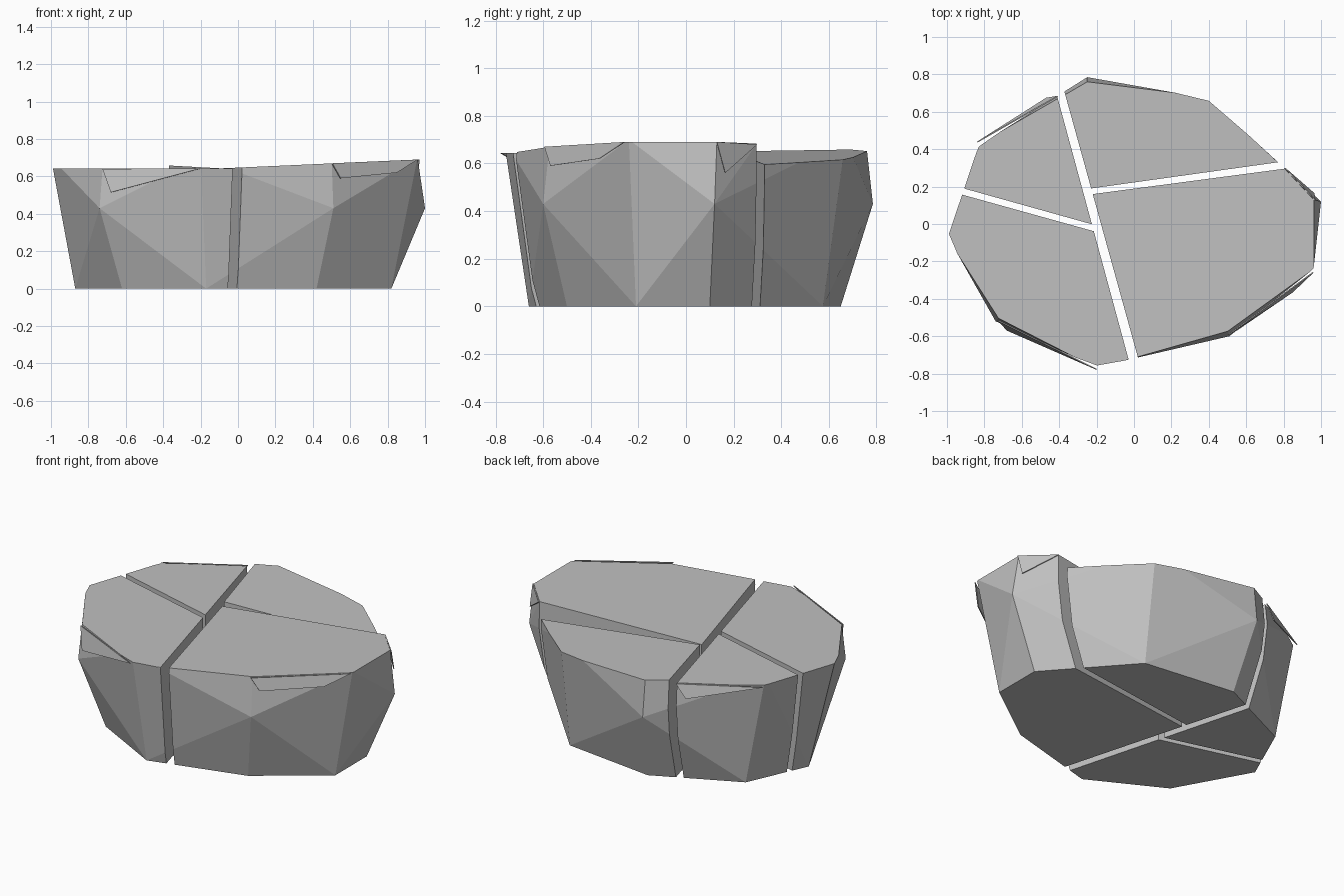
import bpy, bmesh
from mathutils import Vector

if "Cube" in bpy.data.objects:
    bpy.data.objects.remove(bpy.data.objects["Cube"])

stone = bpy.data.materials.new("stone_grey")
stone.diffuse_color = (0.53, 0.53, 0.53, 1)
stone.use_nodes = True
stone.node_tree.nodes["Principled BSDF"].inputs["Base Color"].default_value = stone.diffuse_color

# Outline of the whole boulder: base ring, bulging corners, rim
BASE = [(-.87, .03), (-.62, -.42), (-.17, -.66), (.42, -.5), (.82, -.21),
        (.82, .1), (.40, .575), (-.19, .65), (-.70, .41)]
BULGE = [(-.74, -.52), (.51, -.60), (1.0, .12), (-.25, .785)]
RIM = [(-1.0, -.06), (-.72, -.5), (-.2, -.765), (.50, -.57), (.96, -.24),
       (.96, .13), (.79, .31), (.40, .67), (-.25, .755), (-.84, .415)]
RIM_Z = 0.70


def finish(bm, name):
    bmesh.ops.recalc_face_normals(bm, faces=bm.faces[:])
    mesh = bpy.data.meshes.new(name)
    bm.to_mesh(mesh)
    bm.free()
    mesh.materials.append(stone)
    obj = bpy.data.objects.new(name, mesh)
    bpy.context.collection.objects.link(obj)


def slice_off(bm, point, normal):
    """Remove everything on the normal side of a plane and cap the cut."""
    geom = bm.verts[:] + bm.edges[:] + bm.faces[:]
    res = bmesh.ops.bisect_plane(bm, geom=geom, plane_co=point, plane_no=normal,
                                 clear_outer=True, dist=1e-5)
    edges = [e for e in res["geom_cut"] if isinstance(e, bmesh.types.BMEdge)]
    bmesh.ops.holes_fill(bm, edges=[e for e in edges if e.is_boundary], sides=0)


def slab(name, cuts, height, slope):
    """One boulder piece: keeps the left of each cut line, top z = height + slope * x."""
    bm = bmesh.new()
    for ring, z in ((BASE, 0), (BULGE, .43), (RIM, RIM_Z)):
        for x, y in ring:
            bm.verts.new((x, y, z))
    res = bmesh.ops.convex_hull(bm, input=bm.verts[:])
    loose = [v for v in bm.verts if not v.link_faces]
    bmesh.ops.delete(bm, geom=loose, context='VERTS')
    for (ax, ay), (bx, by) in cuts:
        slice_off(bm, Vector((ax, ay, 0)), Vector((by - ay, ax - bx, 0)).normalized())
    slice_off(bm, Vector((0, 0, height)), Vector((-slope, 0, 1)).normalized())
    bmesh.ops.dissolve_limit(bm, angle_limit=.01, verts=bm.verts[:], edges=bm.edges[:])
    finish(bm, name)


# Long crack: its left and right walls
LEFT_WALL = ((-.03, -.72), (-.41, .68))
RIGHT_WALL = ((-.37, .70), (.02, -.71))

# Four pieces separated by the cracks
slab("right_slab", [RIGHT_WALL, ((.80, .295), (-.22, .16))], .647, .045)
slab("back_slab", [RIGHT_WALL, ((-.23, .19), (.77, .33))], .638, -.055)
slab("left_back_slab", [LEFT_WALL, ((-.91, .19), (-.23, 0))], .643, 0)
slab("left_front_slab", [LEFT_WALL, ((-.21, -.04), (-.93, .16))], .643, 0)

# Thin chipped flakes hanging under the rim
FLAKES = {
    "front_right_flake": [(.505, -.595, .67), (.55, -.57, .59), (.85, -.365, .62), (.96, -.26, .69)],
    "front_left_flake": [(-.725, -.52, .64), (-.68, -.57, .515), (-.2, -.78, .643)],
    "back_left_flake": [(-.41, .685, .643), (-.47, .675, .56), (-.84, .44, .64)],
    "right_flake": [(.97, .13, .69), (.965, .165, .56), (.81, .30, .68)],
}
for name, pts in FLAKES.items():
    bm = bmesh.new()
    inward = Vector((0, 0, 0))
    for p in pts:
        inward -= Vector((p[0], p[1], 0))
    inward = inward.normalized() * .006
    outer = [bm.verts.new(p) for p in pts]
    inner = [bm.verts.new(Vector(p) + inward) for p in pts]
    bm.faces.new(outer)
    bm.faces.new(inner[::-1])
    for i in range(len(pts)):
        j = (i + 1) % len(pts)
        bm.faces.new((outer[i], inner[i], inner[j], outer[j]))
    finish(bm, name)
